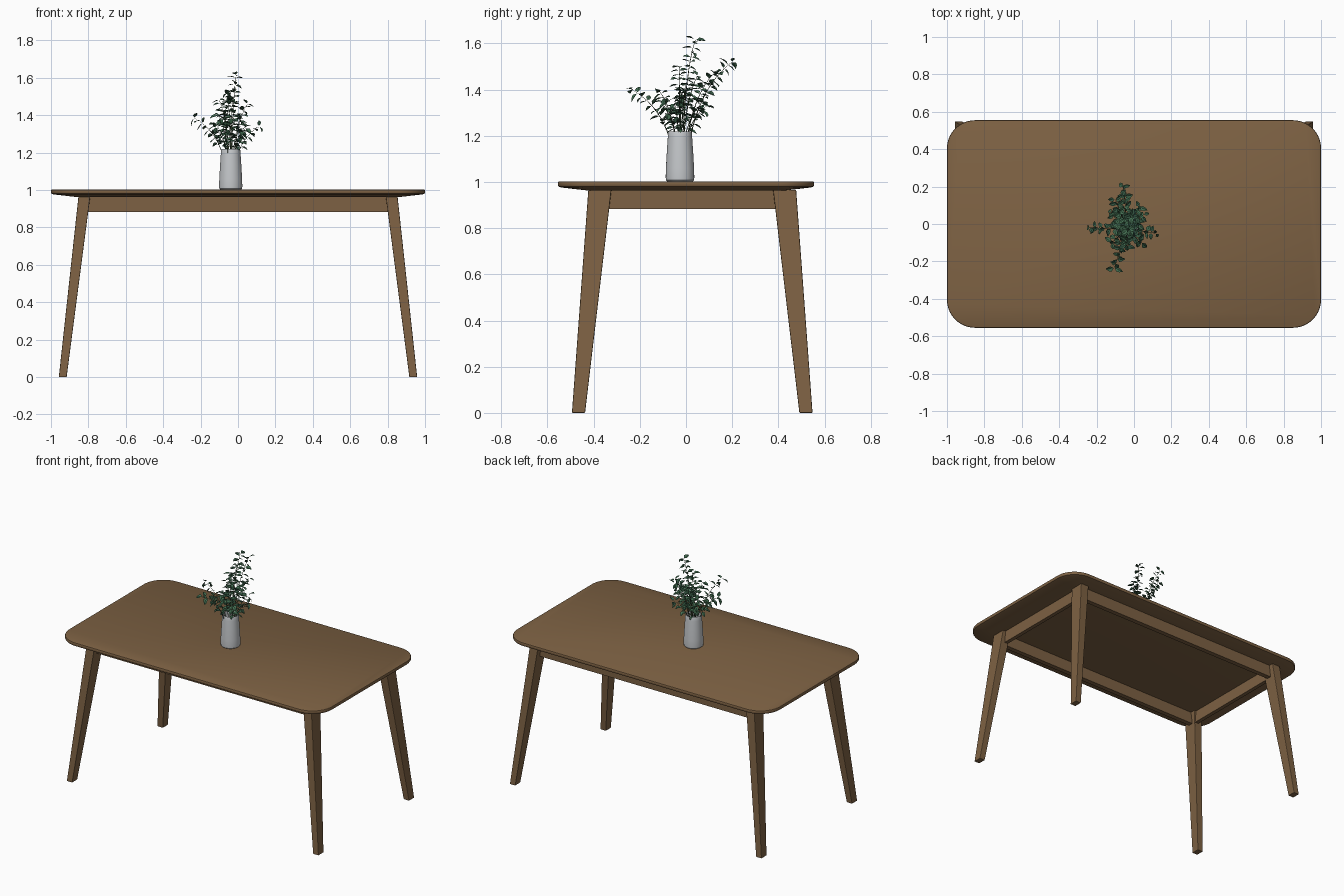
import bpy, math, random
from mathutils import Vector

if "Cube" in bpy.data.objects:
    bpy.data.objects.remove(bpy.data.objects["Cube"])

random.seed(4)


def material(name, rgb):
    m = bpy.data.materials.new(name)
    m.diffuse_color = (*rgb, 1)
    m.use_nodes = True
    m.node_tree.nodes["Principled BSDF"].inputs["Base Color"].default_value = m.diffuse_color
    return m


WOOD = material("walnut wood", (0.205, 0.120, 0.056))
CERAMIC = material("pale grey ceramic", (0.56, 0.58, 0.60))
LEAF = material("leaf green", (0.055, 0.150, 0.080))
DARK_LEAF = material("dark leaf green", (0.035, 0.095, 0.055))
STEM = material("stem green", (0.060, 0.085, 0.040))


def add(name, verts, faces, mats, smooth=None, bevel=0):
    me = bpy.data.meshes.new(name)
    me.from_pydata([tuple(v) for v in verts], [], faces)
    for m in mats:
        me.materials.append(m)
    ob = bpy.data.objects.new(name, me)
    bpy.context.collection.objects.link(ob)
    if bevel:
        b = ob.modifiers.new("bevel", 'BEVEL')
        b.width, b.segments = bevel, 2
    if smooth:
        bpy.ops.object.select_all(action='DESELECT')
        ob.select_set(True)
        bpy.context.view_layer.objects.active = ob
        bpy.ops.object.shade_smooth_by_angle(angle=math.radians(smooth))
    return ob


def loft(name, rings, mat, **kw):
    """Skin equal-length rings, bottom to top, with both ends capped."""
    n = len(rings[0])
    verts = [v for r in rings for v in r]
    faces = [(k * n + i, k * n + (i + 1) % n, (k + 1) * n + (i + 1) % n, (k + 1) * n + i)
             for k in range(len(rings) - 1) for i in range(n)]
    faces.append(tuple(reversed(range(n))))
    faces.append(tuple(range(len(verts) - n, len(verts))))
    return add(name, verts, faces, [mat], **kw)


def rounded_rect(hx, hy, r, z, seg=10):
    pts = []
    for q, (sx, sy) in enumerate([(1, 1), (-1, 1), (-1, -1), (1, -1)]):
        for i in range(seg + 1):
            a = math.pi / 2 * (q + i / seg)
            pts.append((sx * (hx - r) + r * math.cos(a), sy * (hy - r) + r * math.sin(a), z))
    return pts


def rect(x0, x1, y0, y1, z):
    x0, x1, y0, y1 = min(x0, x1), max(x0, x1), min(y0, y1), max(y0, y1)
    return [(x0, y0, z), (x1, y0, z), (x1, y1, z), (x0, y1, z)]


# Table top with undercut edge: (inset, height)
loft("table_top", [rounded_rect(1 - d, 0.555 - d, 0.15 - d, z) for d, z in
     [(0.13, 0.963), (0.015, 0.976), (0.003, 0.980), (0, 0.985), (0, 0.997), (0.002, 1.001), (0.006, 1.003)]],
     WOOD, smooth=35)

# Splayed tapering legs; the frame sits slightly towards the back
FY = 0.027
for sx, side in ((-1, "left"), (1, "right")):
    for sy, end in ((-1, "front"), (1, "back")):
        loft(f"{end}_{side}_leg",
             [rect(sx * 0.916, sx * 0.958, FY + sy * 0.464, FY + sy * 0.521, 0),
              rect(sx * 0.790, sx * 0.853, FY + sy * 0.350, FY + sy * 0.450, 0.966)],
             WOOD, bevel=0.004)

# Apron rails
for s, end, side in ((-1, "front", "left"), (1, "back", "right")):
    loft(f"{end}_apron", [rect(-0.81, 0.81, FY + s * 0.385, FY + s * 0.418, z) for z in (0.882, 0.965)], WOOD)
    loft(f"{side}_apron", [rect(s * 0.805, s * 0.832, FY - 0.37, FY + 0.37, z) for z in (0.882, 0.965)], WOOD)

# Vase: lathed profile with a hollow mouth
CX, CY = -0.039, -0.026
profile = [(0.056, 1.003), (0.061, 1.008), (0.062, 1.02), (0.061, 1.06), (0.057, 1.13), (0.053, 1.19),
           (0.051, 1.213), (0.049, 1.218), (0.046, 1.216), (0.045, 1.20), (0.050, 1.12)]
loft("vase", [[(CX + r * math.cos(2 * math.pi * i / 32), CY + r * math.sin(2 * math.pi * i / 32), z)
               for i in range(32)] for r, z in profile], CERAMIC, smooth=40)

# Plant: branch tips
tips = [(-0.01, 0.04, 1.615), (-0.055, 0.20, 1.52), (-0.105, -0.235, 1.40), (-0.235, -0.02, 1.385),
        (0.115, -0.05, 1.34), (0.05, 0.05, 1.46), (-0.10, 0.13, 1.48), (0.04, -0.10, 1.33),
        (-0.12, -0.10, 1.35), (-0.03, -0.03, 1.50), (-0.12, 0.06, 1.33), (0.03, 0.09, 1.33),
        (-0.04, -0.12, 1.40), (0.02, 0.0, 1.40), (-0.08, 0.0, 1.42)]
UP = Vector((0, 0, 1))
leaf_v, leaf_f, leaf_m = [], [], []
stem_v, stem_f = [], []


def leaf(p, d, length):
    side = d.cross(UP).normalized()
    side = (side + UP * random.uniform(-0.6, 0.6)).normalized()
    nrm = side.cross(d).normalized()
    w = length * random.uniform(0.27, 0.36)
    b = len(leaf_v)
    droop = length * random.uniform(0.1, 0.3)
    # base, two rows of left / midrib / right, tip
    leaf_v.append(p)
    for t, k in ((0.32, 1.0), (0.68, 0.75)):
        c = p + d * length * t - nrm * droop * t * t
        leaf_v.extend([c - side * w * k + nrm * w * 0.3, c, c + side * w * k + nrm * w * 0.3])
    leaf_v.append(p + d * length - nrm * droop)
    faces = [(0, 2, 1), (0, 3, 2), (1, 2, 5, 4), (2, 3, 6, 5), (4, 5, 7), (5, 6, 7)]
    leaf_f.extend(tuple(b + i for i in f) for f in faces)
    leaf_m.extend([0 if random.random() < 0.7 else 1] * len(faces))


for tip in tips:
    tip = Vector(tip)
    root = Vector((CX + (tip.x - CX) * 0.15, CY + (tip.y - CY) * 0.15, 1.14))
    ctrl = Vector((CX + (tip.x - CX) * 0.35, CY + (tip.y - CY) * 0.35, 1.14 + (tip.z - 1.14) * 0.72))
    curve = lambda t: root * (1 - t) ** 2 + ctrl * 2 * t * (1 - t) + tip * t * t
    # Thin three-sided stem
    N = 8
    b = len(stem_v)
    for k in range(N + 1):
        r = 0.0028 - 0.0016 * k / N
        for i in range(3):
            a = 2 * math.pi * i / 3
            stem_v.append(curve(k / N) + Vector((r * math.cos(a), r * math.sin(a), 0)))
    stem_f += [(b + 3 * k + i, b + 3 * k + (i + 1) % 3, b + 3 * k + 3 + (i + 1) % 3, b + 3 * k + 3 + i)
               for k in range(N) for i in range(3)]
    # Opposite leaf pairs, turning along the stem
    length = (tip - root).length
    pairs = max(4, int(length / 0.042))
    spin = random.uniform(0, math.pi)
    for k in range(pairs + 1):
        t = 0.36 + 0.64 * k / pairs
        p = curve(t)
        tan = (curve(t) - curve(t - 0.05)).normalized()
        u = tan.orthogonal().normalized()
        v = tan.cross(u)
        for s in (0, math.pi):
            a = spin + s + k * 1.4 + random.uniform(-0.3, 0.3)
            d = u * math.cos(a) + v * math.sin(a) + tan * random.uniform(0.1, 0.6) - UP * 0.25
            d.normalize()
            leaf(p + d * 0.004, d, random.uniform(0.032, 0.046))

add("plant_stems", stem_v, stem_f, [STEM])
leaves = add("plant_leaves", leaf_v, leaf_f, [LEAF, DARK_LEAF])
leaves.data.polygons.foreach_set("material_index", leaf_m)
leaves.data.update()
